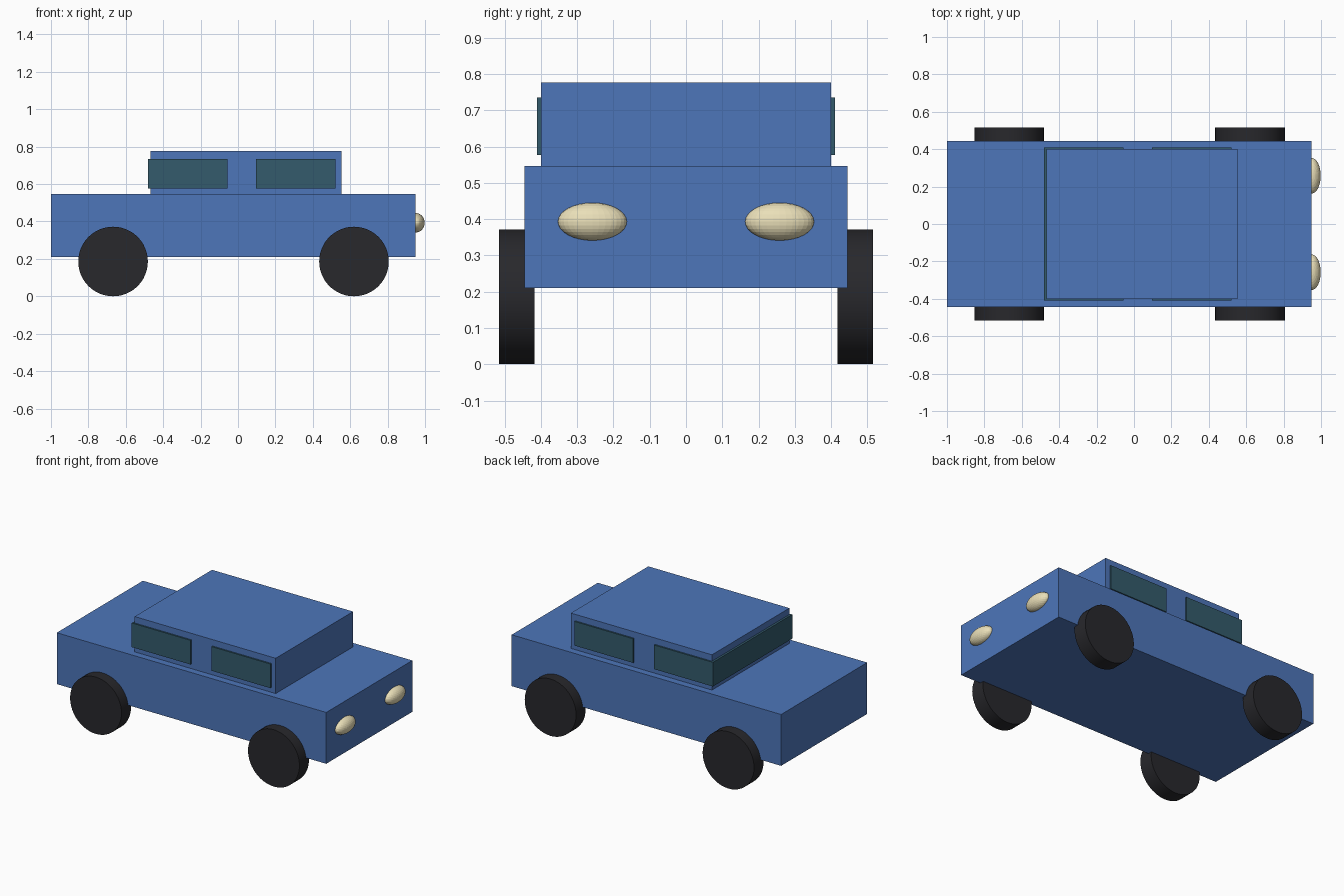
import bpy
import math

if "Cube" in bpy.data.objects:
    bpy.data.objects.remove(bpy.data.objects["Cube"])


def material(name, rgb):
    m = bpy.data.materials.new(name)
    m.diffuse_color = (*rgb, 1)
    m.use_nodes = True
    m.node_tree.nodes["Principled BSDF"].inputs["Base Color"].default_value = m.diffuse_color
    return m


paint = material("blue_paint", (0.075, 0.18, 0.49))
glass = material("dark_glass", (0.033, 0.105, 0.15))
rubber = material("black_rubber", (0.021, 0.021, 0.025))
lamp = material("cream_lamp", (0.82, 0.74, 0.48))


def finish(name, mat):
    ob = bpy.context.object
    ob.name = name
    ob.data.materials.append(mat)
    return ob


def box(name, x, y, z, mat):
    """Box from (min, max) ranges on each axis."""
    bpy.ops.mesh.primitive_cube_add(size=1, location=[sum(r) / 2 for r in (x, y, z)])
    bpy.context.object.scale = [r[1] - r[0] for r in (x, y, z)]
    bpy.ops.object.transform_apply(location=False, rotation=False, scale=True)
    return finish(name, mat)


# Body and cabin
box("body", (-1, 0.95), (-0.445, 0.445), (0.21, 0.546), paint)
box("cabin", (-0.468, 0.553), (-0.4, 0.4), (0.546, 0.777), paint)

# Glass blocks running through the cabin: side windows, rear one also shows at the back
box("rear_windows", (-0.482, -0.057), (-0.41, 0.41), (0.577, 0.735), glass)
box("front_windows", (0.096, 0.521), (-0.41, 0.41), (0.577, 0.735), glass)

for side, s in (("right", -1), ("left", 1)):
    # Wheels
    for end, x in (("rear", -0.668), ("front", 0.62)):
        bpy.ops.mesh.primitive_cylinder_add(
            vertices=48, radius=0.186, depth=0.098,
            location=(x, s * 0.467, 0.186), rotation=(math.pi / 2, 0, 0))
        finish(f"{end}_{side}_wheel", rubber)
        bpy.ops.object.shade_smooth_by_angle()

    # Headlights
    bpy.ops.mesh.primitive_uv_sphere_add(
        segments=32, ring_count=16, radius=1, location=(0.95, s * 0.258, 0.393))
    bpy.context.object.scale = (0.048, 0.095, 0.052)
    bpy.ops.object.transform_apply(location=False, rotation=False, scale=True)
    finish(f"{side}_headlight", lamp)
